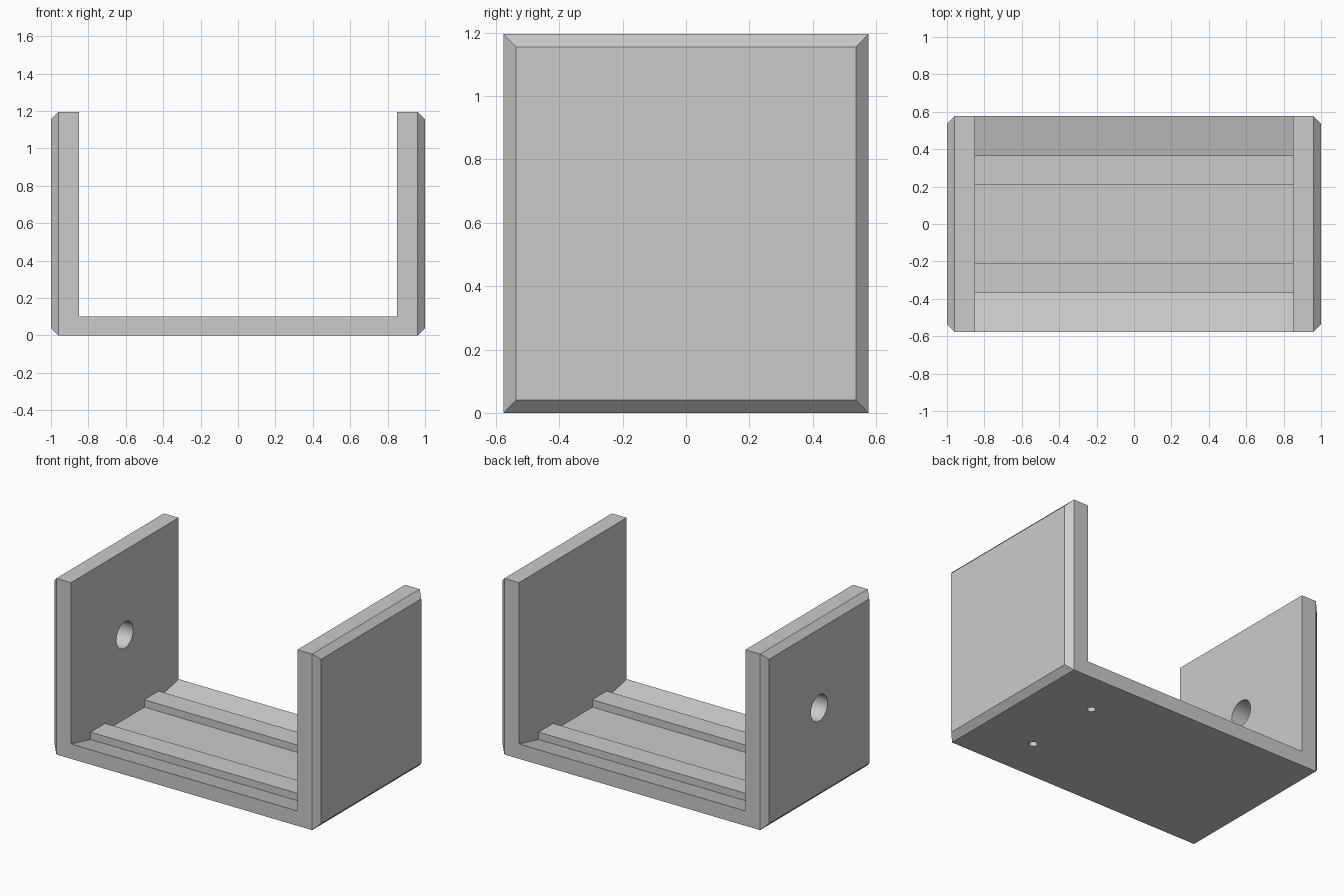
import bpy
import bmesh
import math
from mathutils import Matrix

if "Cube" in bpy.data.objects:
    bpy.data.objects.remove(bpy.data.objects["Cube"], do_unlink=True)

WIDTH, DEPTH, HEIGHT, CHAMFER = 2.0, 1.153, 1.195, 0.04
INNER = 0.85                      # inner face of each side wall

grey = bpy.data.materials.new("plain grey")
grey.use_nodes = True
colour = (0.6, 0.6, 0.6, 1)
grey.diffuse_color = colour
grey.node_tree.nodes["Principled BSDF"].inputs["Base Color"].default_value = colour


def to_object(bm, name):
    bmesh.ops.recalc_face_normals(bm, faces=bm.faces)
    mesh = bpy.data.meshes.new(name)
    bm.to_mesh(mesh)
    bm.free()
    mesh.materials.append(grey)
    obj = bpy.data.objects.new(name, mesh)
    bpy.context.collection.objects.link(obj)
    return obj


def cylinder(name, radius, length, centre, axis="Z"):
    bm = bmesh.new()
    turn = Matrix.Rotation(math.pi / 2, 4, "Y") if axis == "X" else Matrix()
    bmesh.ops.create_cone(bm, cap_ends=True, segments=40, radius1=radius, radius2=radius,
                          depth=length, matrix=Matrix.Translation(centre) @ turn)
    return to_object(bm, name)


# Outer block, chamfered around both end faces
bm = bmesh.new()
bmesh.ops.create_cube(bm, size=1, matrix=Matrix.Translation((0, 0, HEIGHT / 2))
                      @ Matrix.Diagonal((WIDTH, DEPTH, HEIGHT, 1)))
end_edges = [e for e in bm.edges if abs(e.verts[0].co.x - e.verts[1].co.x) < 0.01]
bmesh.ops.bevel(bm, geom=end_edges, offset=CHAMFER, segments=1, affect="EDGES")
bracket = to_object(bm, "u_bracket")

# Channel cutter: leaves sloped floor strips, two rails and a recessed centre
half = [(0.785, 0.15), (0.365, 0.05), (0.365, 0.1), (0.21, 0.1), (0.21, 0.05)]
profile = [(-y, z) for y, z in half] + half[::-1] + [(0.785, 2), (-0.785, 2)]
bm = bmesh.new()
face = bm.faces.new([bm.verts.new((-INNER, y, z)) for y, z in profile])
swept = bmesh.ops.extrude_face_region(bm, geom=[face])["geom"]
bmesh.ops.translate(bm, vec=(2 * INNER, 0, 0),
                    verts=[v for v in swept if isinstance(v, bmesh.types.BMVert)])
cutters = [to_object(bm, "channel_cutter")]

# Round hole through one wall, two blind screw holes under the rails
cutters.append(cylinder("wall_hole_cutter", 0.089, 0.4, (-0.92, 0, 0.62), "X"))
for side in (-1, 1):
    cutters.append(cylinder("screw_hole_cutter", 0.026, 0.14, (0.57, side * 0.275, 0)))

for cutter in cutters:
    cut = bracket.modifiers.new(cutter.name, "BOOLEAN")
    cut.operation = "DIFFERENCE"
    cut.solver = "EXACT"
    cut.object = cutter
    cutter.hide_render = True

# Bake the cuts and drop the cutters
bpy.context.view_layer.update()
result = bpy.data.meshes.new_from_object(
    bracket.evaluated_get(bpy.context.evaluated_depsgraph_get()))
bracket.modifiers.clear()
bracket.data = result
for cutter in cutters:
    bpy.data.objects.remove(cutter, do_unlink=True)

bpy.ops.object.select_all(action="DESELECT")
bracket.select_set(True)
bpy.context.view_layer.objects.active = bracket
bpy.ops.object.shade_smooth_by_angle(angle=math.radians(30))
